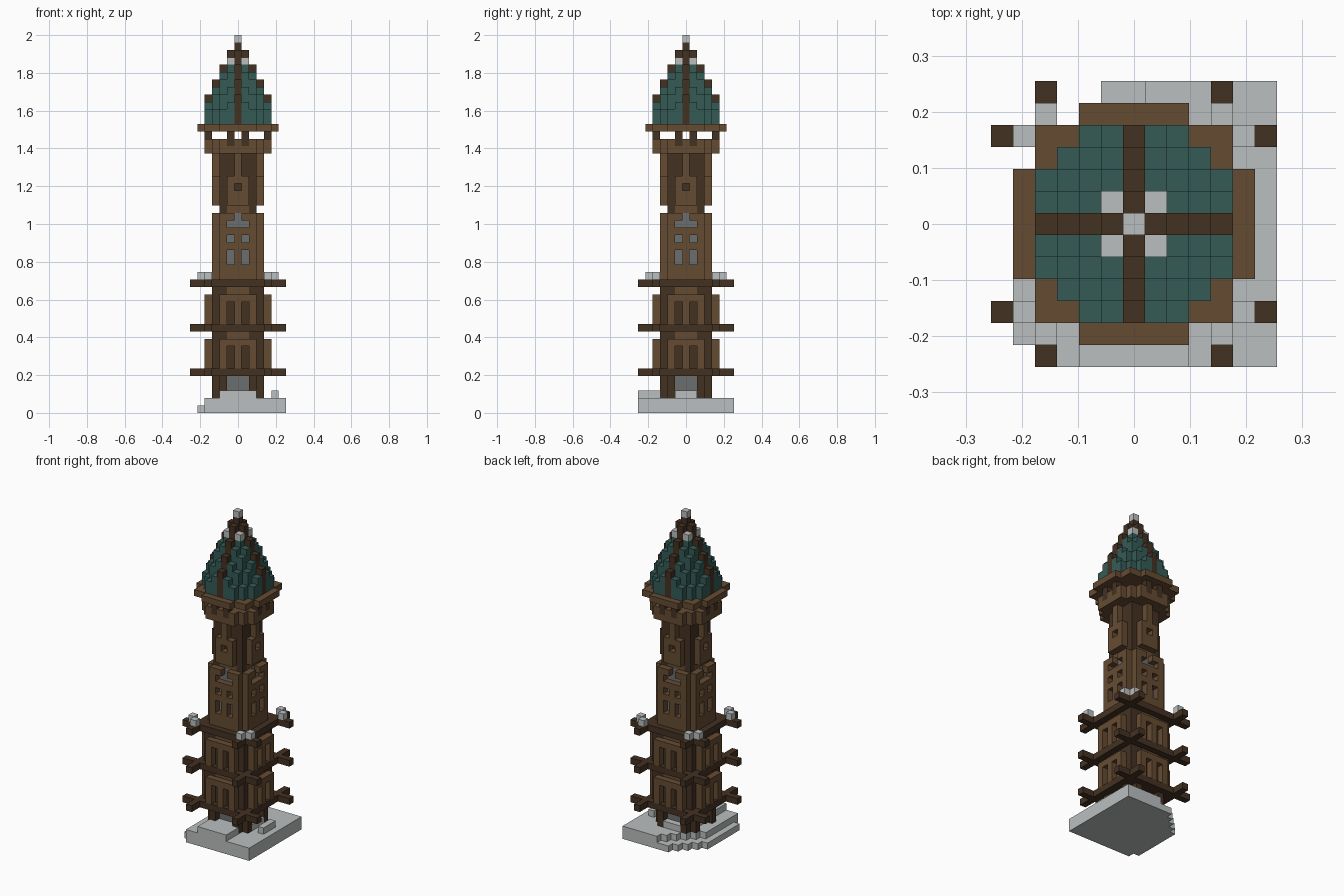
import bpy, bmesh
from mathutils import Vector

if "Cube" in bpy.data.objects:
    bpy.data.objects.remove(bpy.data.objects["Cube"])

U = 2 / 51  # block size


def material(name, rgb):
    m = bpy.data.materials.new(name)
    col = [((c / 255 + 0.055) / 1.055) ** 2.4 for c in rgb] + [1]
    m.use_nodes = True
    m.diffuse_color = col
    bsdf = m.node_tree.nodes["Principled BSDF"]
    bsdf.inputs["Base Color"].default_value = col
    bsdf.inputs["Roughness"].default_value = 1
    return m


STONE = material("pale stone", (187, 191, 191))
GREY = material("grey stone", (108, 110, 109))
WOOD = material("brown wood", (101, 75, 50))
DARK = material("dark timber", (67, 49, 34))
GREEN = material("roof green", (53, 91, 86))


# Each rule returns (part name, material) or None for a block.
# a, b are the larger and smaller distance from the axis, so every rule has four-fold symmetry.
def base(x, y, k):
    trimmed = y - x > (7 if k == 0 else 5)
    if k == 0:
        inside = x >= (-4 if y == -6 else -5)
    elif k == 1:
        inside = x >= -4
    else:
        near_tower = -2 <= x <= 3 and -4 <= y <= 3 and abs(x) + abs(y) <= 5
        path = -2 <= x <= 2 and y < -3
        inside = near_tower or path or (x == 5 and abs(y) <= 1)
    return ("base", STONE) if inside and not trimmed else None


def foot(a, b, k):
    if a == 3 and b == 2 or a == b == 2:
        return "foot_posts", DARK
    if k > 2 and a <= 2:
        return "door_core", GREY


def beam_level(a, b, k):
    if a == 4 or (b == 4 and a <= 6):
        return "cross_beams", DARK
    if a <= 3:
        return "beam_level_wall", DARK if a == 3 else WOOD


def lower_storey(a, b, k):
    t = k % 6
    if t == 4:  # narrow neck under the next beams
        if a <= 3:
            return "storey_neck", WOOD if b <= 1 else DARK
    elif a == 4:
        if b <= 2 and (t == 3 or b != 1):
            return "storey_panels", WOOD
    elif a <= 3:
        dark = a == 3 and b in (1, 3)
        return ("storey_posts", DARK) if dark else ("storey_wall", WOOD)


def window(b, k):
    return (k in (20, 21, 23) and b == 1) or (k == 25 and b <= 1) or (k == 26 and b == 0)


def middle(a, b, k):
    if a == 5 and b == 4 and k == 18:
        return "lanterns", STONE
    if a <= 3 and b < 3:
        if window(b, k) and a >= 2:
            return ("windows", GREY) if a == 2 else None
        return "middle_shaft", WOOD


def upper(a, b, k):
    if k == 27:
        return ("waist", DARK if b == 2 else WOOD) if a <= 2 else None
    hole = b == 0 and k == 30
    if a == 3 and b <= (1 if k < 32 else 0) and not hole:
        return "upper_panels", WOOD
    if a == 2 and (b == 2 or k >= 32 or hole):
        return "upper_posts", DARK
    if a <= 2:
        return "upper_shaft", WOOD


def gallery(a, b, k):
    if a == 4 and b == 1 and k in (36, 37):
        return "gallery_posts", DARK
    if k < 37 and a <= 4 and a + b <= 6:
        return "gallery", WOOD
    if k == 38 and (a <= 4 or (a == 5 and b <= 2)):
        return "eave", WOOD


def roof(a, b, k):
    top = 41 if a == b == 3 else 51 - 2 * a - b
    if a > 4 or a + b > 6 or k >= top:
        return None
    if k == 50:
        return "finial", STONE
    if a == b == 1 and k == 47:
        return "roof_lamps", STONE
    return ("roof_ribs", DARK) if b == 0 else ("roof_tiles", GREEN)


def tower(a, b, k):
    if k < 5:
        return foot(a, b, k)
    if k in (5, 11, 17):
        return beam_level(a, b, k)
    for limit, rule in ((17, lower_storey), (27, middle), (35, upper), (39, gallery), (51, roof)):
        if k < limit:
            return rule(a, b, k)


# Fill the block grid
grid = {}
for x in range(-6, 7):
    for y in range(-6, 7):
        b, a = sorted((abs(x), abs(y)))
        for k in range(51):
            cell = tower(a, b, k) if k >= 2 else None
            if cell is None and k < 3:
                cell = base(x, y, k)
            if cell:
                grid[x, y, k] = cell

# Build one mesh per part and colour from the exposed block sides
parts = {}
for pos, cell in grid.items():
    parts.setdefault(cell, []).append(pos)

AXES = [Vector(v) for v in ((1, 0, 0), (0, 1, 0), (0, 0, 1))]
for (name, mat), cells in parts.items():
    bm = bmesh.new()
    for pos in cells:
        centre = Vector(pos) + Vector((0, 0, 0.5))
        for i in range(3):
            for s in (-1, 1):
                n = AXES[i] * s
                if tuple(int(c) for c in Vector(pos) + n) in grid:
                    continue
                p, q = AXES[(i + 1) % 3] * s, AXES[(i + 2) % 3]
                corners = (-p - q, p - q, p + q, q - p)
                bm.faces.new([bm.verts.new((centre + (n + c) / 2) * U) for c in corners])
    bmesh.ops.remove_doubles(bm, verts=bm.verts, dist=U / 100)
    mesh = bpy.data.meshes.new(name)
    bm.to_mesh(mesh)
    bm.free()
    mesh.materials.append(mat)
    bpy.context.scene.collection.objects.link(bpy.data.objects.new(name, mesh))
